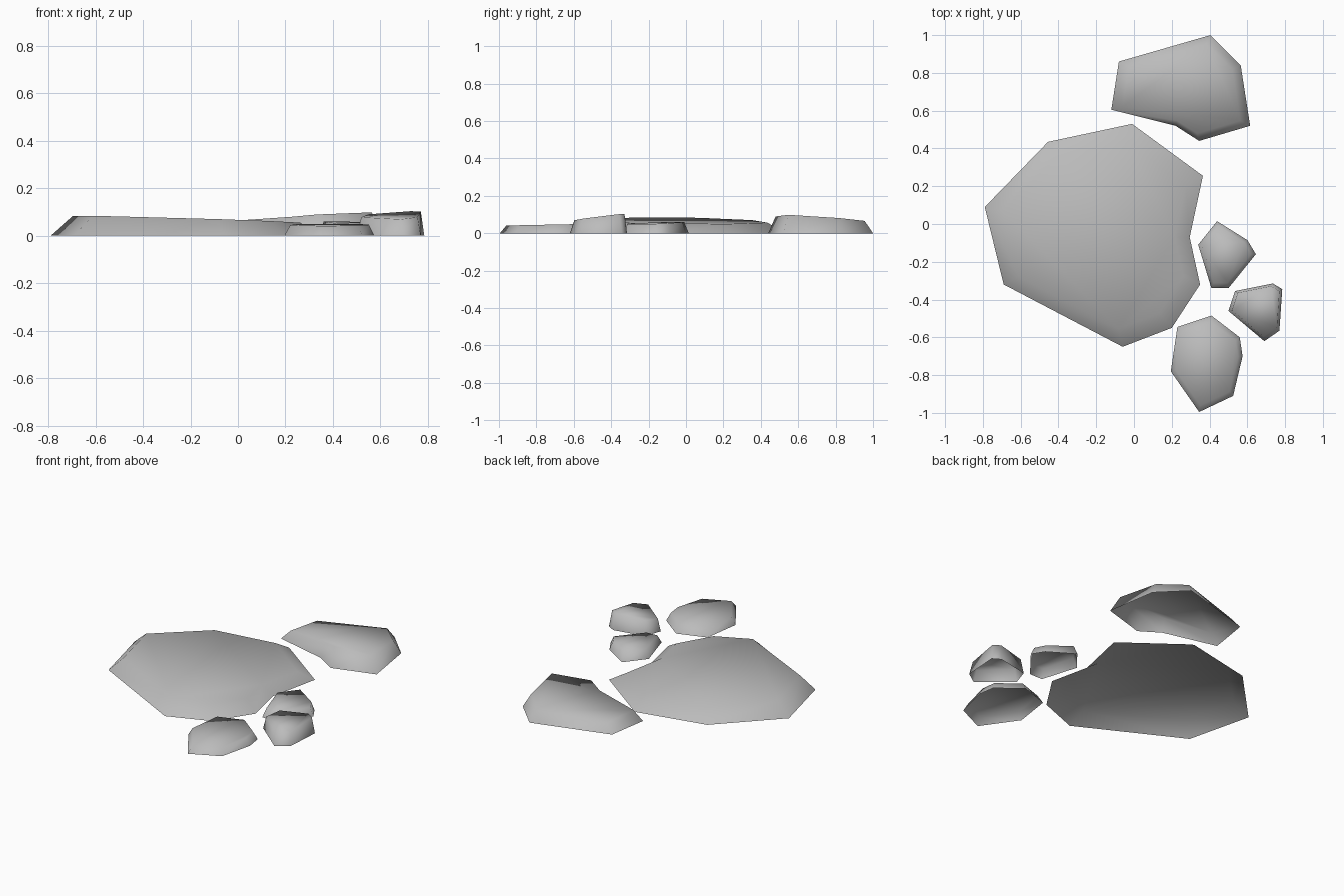
import bpy
import bmesh
from mathutils import Vector

cube = bpy.data.objects.get("Cube")
if cube:
    bpy.data.objects.remove(cube, do_unlink=True)

grey = bpy.data.materials.new("stone_grey")
grey.use_nodes = True
colour = (0.5, 0.5, 0.5, 1)
grey.diffuse_color = colour
grey.node_tree.nodes["Principled BSDF"].inputs["Base Color"].default_value = colour


def stone(name, outline, centre, shrink, height, slope_x, slope_y):
    """Open-bottomed slab: clockwise ground outline, inset sloping top."""
    bm = bmesh.new()
    mid = Vector(centre)
    base, top = [], []
    for point in reversed(outline):
        p = Vector(point)
        offset = (p - mid) * shrink
        q = mid + offset
        z = height + slope_x * offset.x + slope_y * offset.y
        base.append(bm.verts.new((p.x, p.y, 0)))
        top.append(bm.verts.new((q.x, q.y, z)))
    for i in range(len(base)):
        j = (i + 1) % len(base)
        bm.faces.new((base[i], base[j], top[j], top[i]))
    bm.faces.new(top)
    for face in bm.faces:
        face.smooth = True
    mesh = bpy.data.meshes.new(name)
    bm.to_mesh(mesh)
    bm.free()
    mesh.materials.append(grey)
    obj = bpy.data.objects.new(name, mesh)
    bpy.context.collection.objects.link(obj)


# Large slab
stone("large_stone",
      [(-.79, .09), (-.455, .435), (-.01, .53), (.365, .255), (.295, -.07),
       (.35, -.32), (.2, -.55), (-.06, -.65), (-.69, -.32)],
      (-.2, -.06), .84, .068, -.033, -.012)

# Back slab
stone("back_stone",
      [(-.12, .605), (-.08, .86), (.405, 1), (.565, .84), (.615, .52),
       (.345, .44), (.22, .52)],
      (.27, .7), .85, .074, .055, -.055)

# Small stones along the right side
stone("middle_small_stone",
      [(.34, -.11), (.44, .015), (.6, -.085), (.645, -.16), (.5, -.34), (.41, -.34)],
      (.48, -.15), .85, .055, -.03, .03)
stone("side_small_stone",
      [(.5, -.46), (.535, -.355), (.735, -.315), (.785, -.345), (.77, -.565), (.69, -.62)],
      (.66, -.43), .88, .088, .05, .12)
stone("front_stone",
      [(.195, -.78), (.23, -.545), (.41, -.485), (.56, -.6), (.575, -.7),
       (.525, -.91), (.345, -.995)],
      (.39, -.73), .87, .046, 0, .02)
